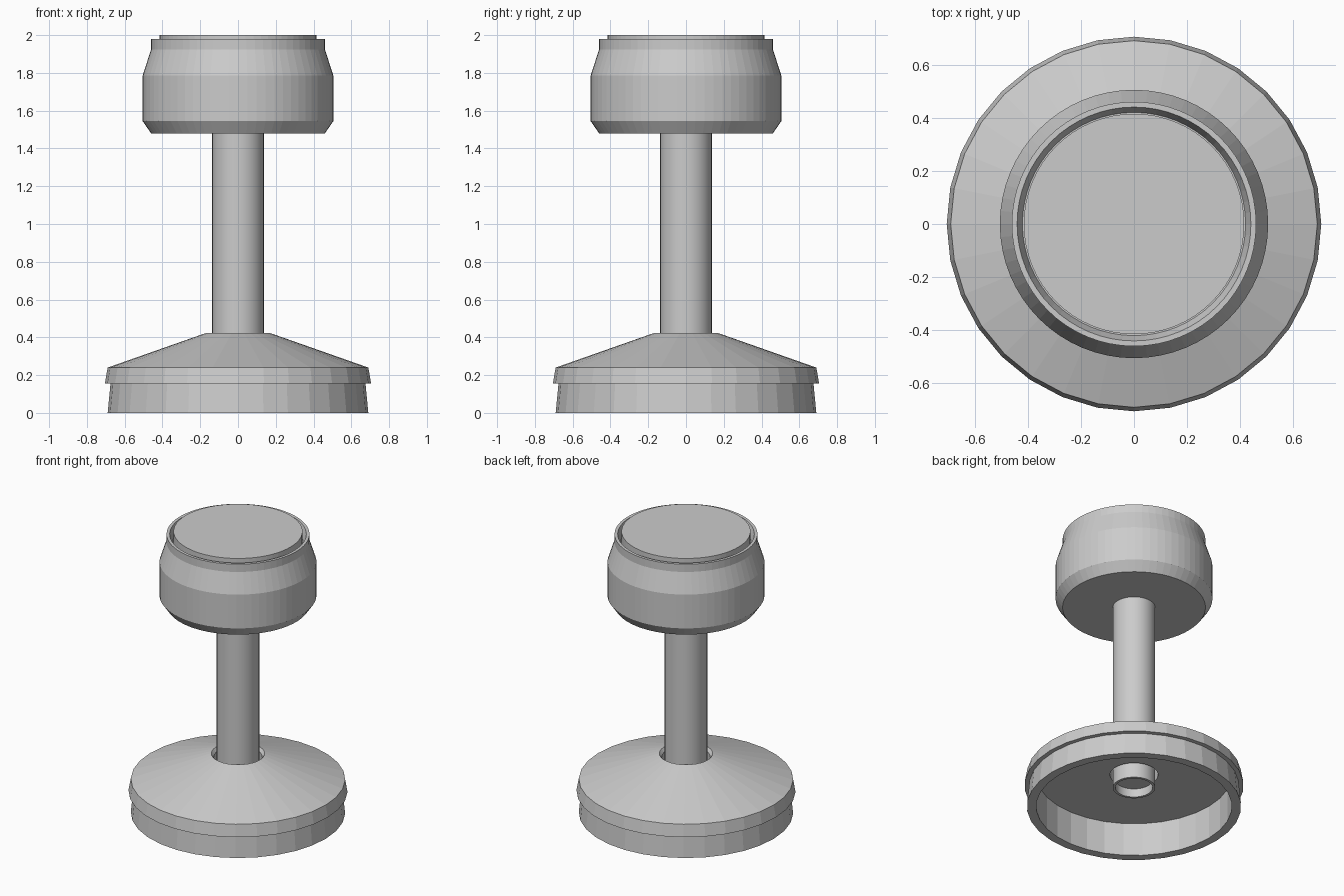
import bpy, bmesh, math

if "Cube" in bpy.data.objects:
    bpy.data.objects.remove(bpy.data.objects["Cube"])


def lathe(name, profile, sides, closed=False, smooth=False):
    """Revolve (radius, z) points about z; radius 0 ends become poles."""
    bm = bmesh.new()
    rings = []
    for r, z in profile:
        if r == 0:
            rings.append([bm.verts.new((0, 0, z))])
        else:
            rings.append([bm.verts.new((r * math.cos(2 * math.pi * i / sides),
                                        r * math.sin(2 * math.pi * i / sides), z))
                          for i in range(sides)])
    pairs = list(zip(rings, rings[1:]))
    if closed:
        pairs.append((rings[-1], rings[0]))
    for a, b in pairs:
        for i in range(sides):
            j = (i + 1) % sides
            if len(a) == 1:
                bm.faces.new((a[0], b[j], b[i]))
            elif len(b) == 1:
                bm.faces.new((a[i], a[j], b[0]))
            else:
                bm.faces.new((a[i], a[j], b[j], b[i]))
    bmesh.ops.recalc_face_normals(bm, faces=bm.faces[:])
    mesh = bpy.data.meshes.new(name)
    bm.to_mesh(mesh)
    bm.free()
    obj = bpy.data.objects.new(name, mesh)
    bpy.context.collection.objects.link(obj)
    if smooth:
        bpy.ops.object.select_all(action='DESELECT')
        obj.select_set(True)
        bpy.context.view_layer.objects.active = obj
        bpy.ops.object.shade_smooth_by_angle(angle=math.radians(30))
    return obj


# Hollow base: foot ring, overhanging flange, sloped top, central socket
lathe("base", [
    (0.63, 0.0), (0.69, 0.0), (0.675, 0.155), (0.705, 0.155), (0.69, 0.24),
    (0.172, 0.422), (0.155, 0.40), (0.155, 0.235), (0.63, 0.235),
], 32, closed=True)

# Post passing through the base, with a hollow lower end
lathe("post", [
    (0, 0.20), (0.12, 0.20), (0.12, 0.14), (0.137, 0.14), (0.137, 1.49), (0, 1.49),
], 32, smooth=True)

# Head housing with a raised rim around a groove
lathe("head", [
    (0, 1.48), (0.46, 1.48), (0.505, 1.545), (0.505, 1.785), (0.46, 1.925),
    (0.46, 1.98), (0.44, 1.98), (0.42, 1.92), (0, 1.92),
], 64)

# Push cap seated in the rim
lathe("button", [(0, 1.91), (0.415, 1.91), (0.415, 2.0), (0, 2.0)], 64)
